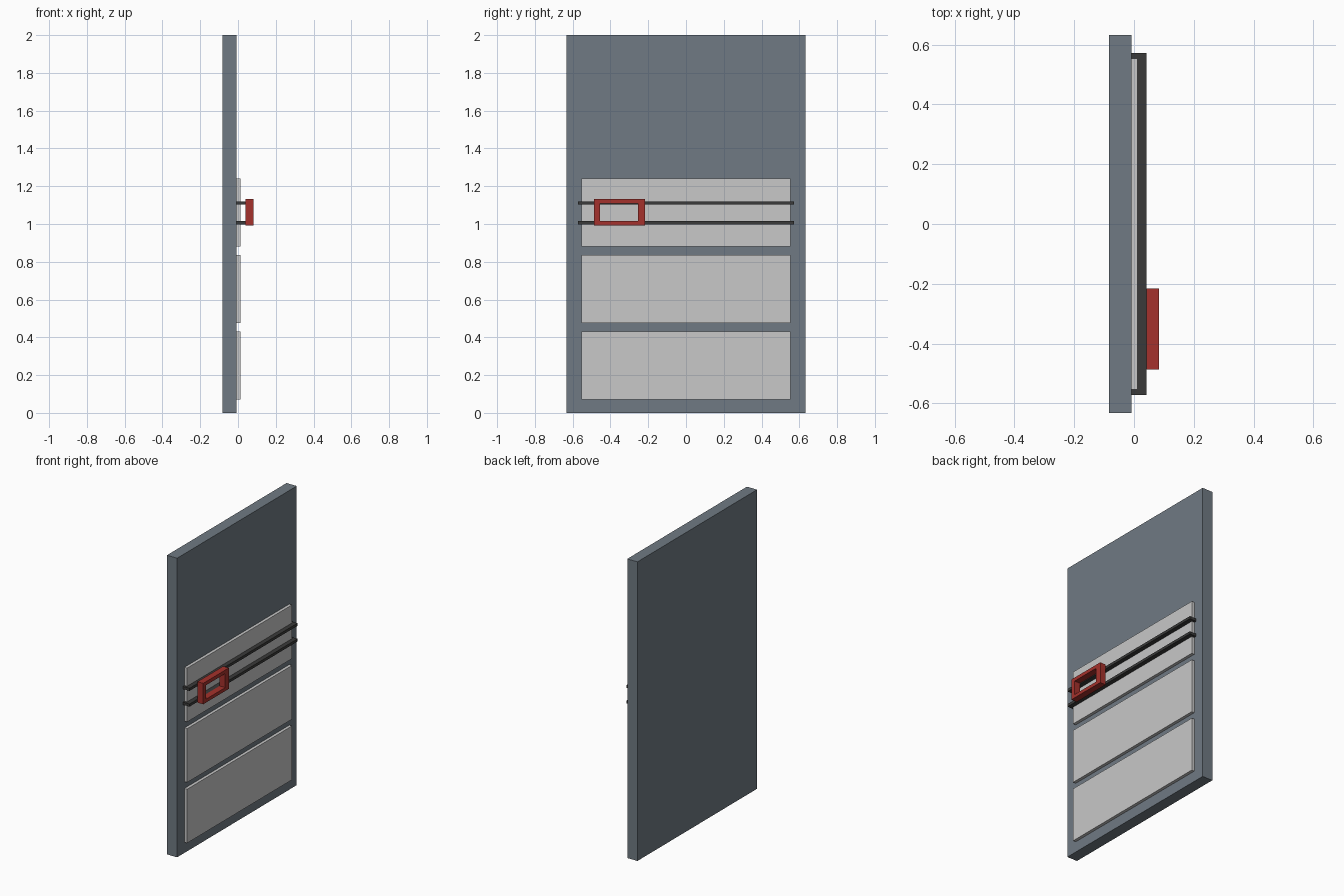
import bpy

if "Cube" in bpy.data.objects:
    bpy.data.objects.remove(bpy.data.objects["Cube"])


def material(name, rgb):
    m = bpy.data.materials.new(name)
    m.diffuse_color = (*rgb, 1.0)
    m.use_nodes = True
    m.node_tree.nodes["Principled BSDF"].inputs["Base Color"].default_value = m.diffuse_color
    return m


SLATE = material("slate_grey", (0.162, 0.195, 0.227))
LIGHT = material("light_grey", (0.58, 0.58, 0.58))
DARK = material("dark_grey", (0.042, 0.042, 0.041))
RED = material("red", (0.376, 0.031, 0.025))


def make(name, verts, faces, mat):
    me = bpy.data.meshes.new(name)
    me.from_pydata(verts, [], faces)
    me.materials.append(mat)
    me.update()
    ob = bpy.data.objects.new(name, me)
    bpy.context.collection.objects.link(ob)
    return ob


def prism(name, profile, z0, z1, mat):
    """Extrude a counter-clockwise xy outline from z0 to z1."""
    n = len(profile)
    verts = [(x, y, z) for z in (z0, z1) for x, y in profile]
    faces = [tuple(reversed(range(n))), tuple(range(n, 2 * n))]
    faces += [(i, (i + 1) % n, n + (i + 1) % n, n + i) for i in range(n)]
    return make(name, verts, faces, mat)


def box(name, x0, x1, y0, y1, z0, z1, mat):
    return prism(name, [(x0, y0), (x1, y0), (x1, y1), (x0, y1)], z0, z1, mat)


# Main door slab
FACE = -0.008
box("door_slab", -0.083, FACE, -0.632, 0.632, 0.0, 2.0, SLATE)

# Three raised panels on the lower part
for i in range(3):
    z = 0.071 + i * 0.405
    box(f"panel_{i + 1}", FACE, 0.012, -0.554, 0.554, z, z + 0.36, LIGHT)

# Two horizontal bars with ends returning to the slab
bracket = [(FACE, -0.571), (0.041, -0.571), (0.041, 0.571), (FACE, 0.571),
           (FACE, 0.554), (0.012, 0.554), (0.012, -0.554), (FACE, -0.554)]
for name, z in (("lower_bar", 1.006), ("upper_bar", 1.111)):
    prism(name, bracket, z - 0.009, z + 0.009, DARK)

# Rectangular red frame mounted on the bars
outer = [(-0.486, 0.992), (-0.216, 0.992), (-0.216, 1.132), (-0.486, 1.132)]
inner = [(-0.456, 1.015), (-0.254, 1.015), (-0.254, 1.108), (-0.456, 1.108)]
verts = [(x, y, z) for x in (0.041, 0.083) for y, z in outer + inner]
faces = []
for i in range(4):
    j = (i + 1) % 4
    faces += [(8 + i, 8 + j, 12 + j, 12 + i),   # front ring
              (j, i, 4 + i, 4 + j),             # back ring
              (i, j, 8 + j, 8 + i),             # outer wall
              (4 + j, 4 + i, 12 + i, 12 + j)]   # inner wall
make("latch_frame", verts, faces, RED)
